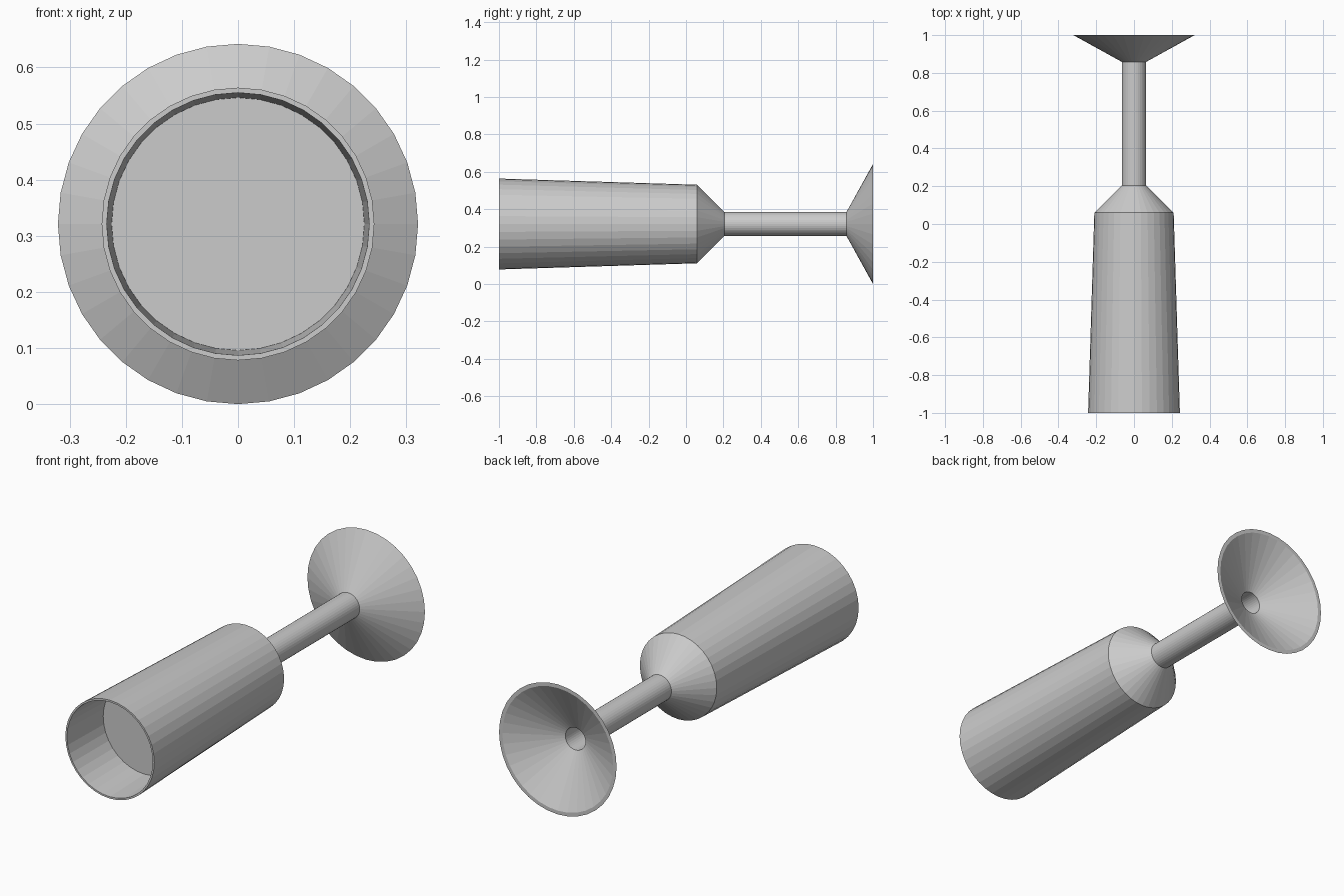
import bpy
import bmesh
from math import sin, cos, tau

if "Cube" in bpy.data.objects:
    bpy.data.objects.remove(bpy.data.objects["Cube"])

SIDES = 36
AXIS_Z = 0.321


def lathe(name, profile):
    """Revolve a closed (radius, y) profile about the lying axis; radius 0 becomes a pole."""
    bm = bmesh.new()
    rings = []
    for r, y in profile:
        if r == 0:
            rings.append([bm.verts.new((0, y, AXIS_Z))] * SIDES)
        else:
            rings.append([bm.verts.new((r * cos(tau * i / SIDES), y,
                                        AXIS_Z + r * sin(tau * i / SIDES)))
                          for i in range(SIDES)])
    for a, b in zip(rings, rings[1:] + rings[:1]):
        for i in range(SIDES):
            j = (i + 1) % SIDES
            corners = list(dict.fromkeys((a[i], a[j], b[j], b[i])))
            if len(corners) > 2:
                bm.faces.new(corners)
    bmesh.ops.recalc_face_normals(bm, faces=bm.faces)
    mesh = bpy.data.meshes.new(name)
    bm.to_mesh(mesh)
    bm.free()
    obj = bpy.data.objects.new(name, mesh)
    bpy.context.collection.objects.link(obj)
    return obj


# Thin-walled goblet: bowl, shoulder, hollow stem and flared foot
outer = [(0.243, -1.0), (0.21, 0.06), (0.064, 0.205), (0.064, 0.858), (0.321, 1.0)]
inner = [(0.303, 1.0), (0.055, 0.863), (0.055, 0.201), (0.201, 0.056), (0.234, -1.0)]
lathe("goblet", outer + inner)

# Filling inside the bowl, its flat surface set back from the rim
lathe("drink", [(0, -0.73), (0.2253, -0.73), (0.2005, 0.055), (0.055, 0.2), (0, 0.2)])
